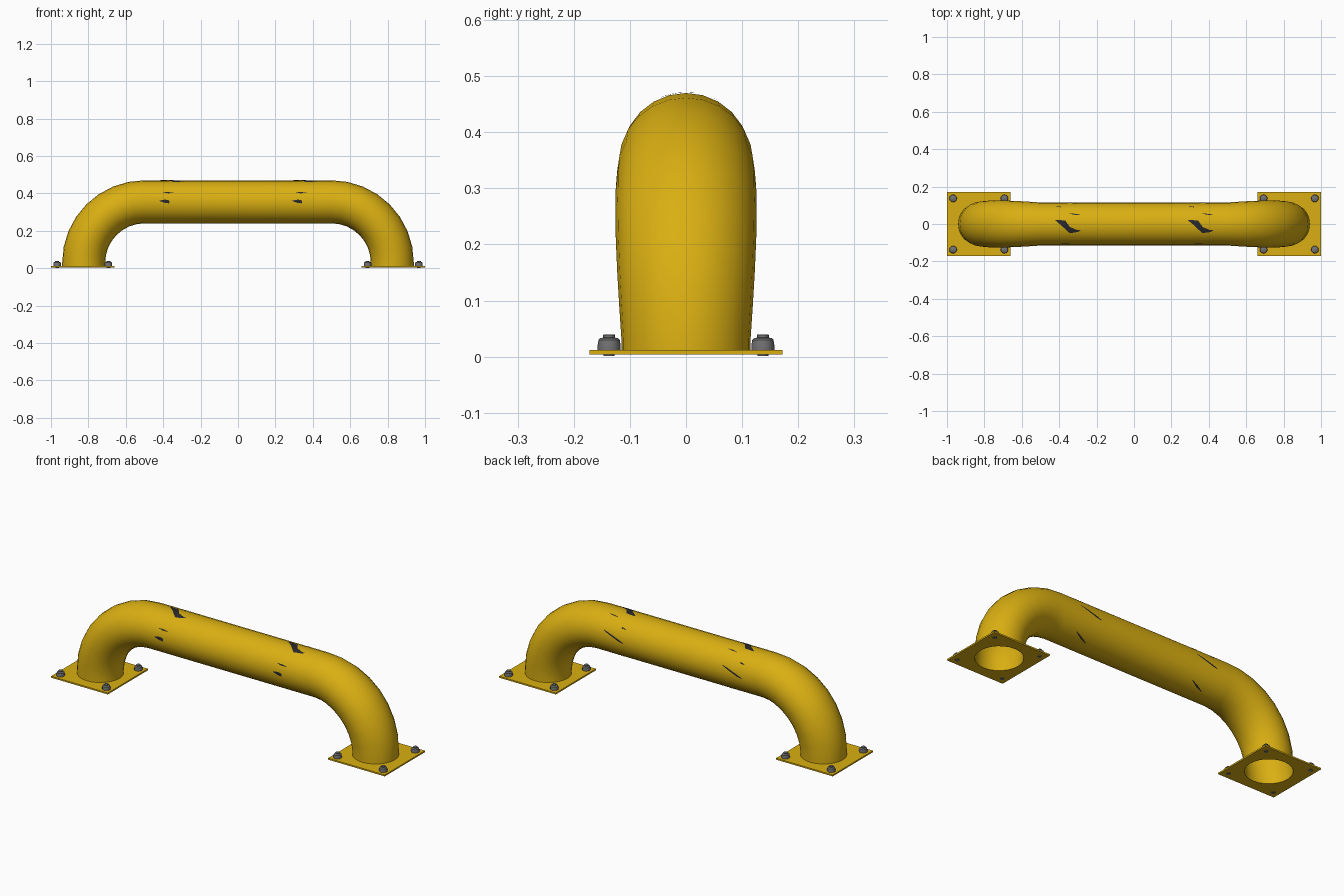
import bpy, bmesh, math

if "Cube" in bpy.data.objects:
    bpy.data.objects.remove(bpy.data.objects["Cube"])

R, BEND, CX, CZ = 0.115, 0.325, 0.50, 0.03   # tube radius, bend radius, bend centre
SIDES = 24
TOP = CZ + BEND                              # height of the straight run's axis


def material(name, rgb):
    m = bpy.data.materials.new(name)
    m.diffuse_color = (*rgb, 1)
    m.use_nodes = True
    m.node_tree.nodes["Principled BSDF"].inputs["Base Color"].default_value = m.diffuse_color
    return m


YELLOW = material("safety yellow", (0.70, 0.43, 0.006))
STEEL = material("bolt steel", (0.17, 0.17, 0.175))
DARK = material("dark scuff", (0.022, 0.022, 0.026))


def finish(bm, name, mat, angle=35, fix=True):
    if fix:
        bmesh.ops.recalc_face_normals(bm, faces=bm.faces)
    me = bpy.data.meshes.new(name)
    bm.to_mesh(me)
    bm.free()
    ob = bpy.data.objects.new(name, me)
    bpy.context.collection.objects.link(ob)
    me.materials.append(mat)
    bpy.ops.object.select_all(action='DESELECT')
    ob.select_set(True)
    bpy.context.view_layer.objects.active = ob
    bpy.ops.object.shade_smooth_by_angle(angle=math.radians(angle))
    return ob


def bridge(bm, a, b):
    n = len(a)
    for i in range(n):
        j = (i + 1) % n
        bm.faces.new((a[i], a[j], b[j], b[i]))


# Bent tube: rings swept from the left foot, over the top, to the right foot
def tube():
    half = [(CX + BEND, 0.006, 0.0, 0.0)]
    steps = 8
    for i in range(steps + 1):
        t = math.pi / 2 * i / steps
        half.append((CX + BEND * math.cos(t), CZ + BEND * math.sin(t), t,
                     0.011 * math.sin(2 * t)))          # slight widening in the bend
    path = half + [(-x, z, math.pi - t, w) for x, z, t, w in reversed(half)]
    bm = bmesh.new()
    rings = []
    for x, z, t, w in path:
        ring = []
        for k in range(SIDES):
            a = 2 * math.pi * k / SIDES
            out = R * math.cos(a)
            ring.append(bm.verts.new((x + out * math.cos(t), (R + w) * math.sin(a),
                                      z + out * math.sin(t))))
        rings.append(ring)
    for a, b in zip(rings, rings[1:]):
        bridge(bm, a, b)
    finish(bm, "bent_tube", YELLOW)


# Square foot plate with a round hole under the open tube
def plate(side, name):
    cx, h = side * 0.83, 0.17
    bm = bmesh.new()
    loops = []
    for z, square in ((0.004, False), (0.004, True), (0.012, True), (0.012, False)):
        loop = []
        for k in range(SIDES):
            a = 2 * math.pi * k / SIDES
            c, s = math.cos(a), math.sin(a)
            if square:
                f = h / max(abs(c), abs(s))
                p = (cx + c * f, s * f * 1.012, z)
            else:
                p = (side * (CX + BEND) + R * c, R * s, z)
            loop.append(bm.verts.new(p))
        loops.append(loop)
    for i in range(4):
        bridge(bm, loops[i], loops[(i + 1) % 4])
    finish(bm, name, YELLOW)


# Bolt: lathe profile of (radius, height) with a washer, nut and stud end
def bolt(x, y, name):
    profile = [(0.010, 0.001), (0.010, 0.012), (0.0205, 0.012), (0.0205, 0.020),
               (0.019, 0.030), (0.016, 0.033), (0.0105, 0.034), (0.0105, 0.039),
               (0.009, 0.040)]
    n = 12
    bm = bmesh.new()
    rings = [[bm.verts.new((x + r * math.cos(2 * math.pi * k / n),
                            y + r * math.sin(2 * math.pi * k / n), z))
              for k in range(n)] for r, z in profile]
    for a, b in zip(rings, rings[1:]):
        bridge(bm, a, b)
    bm.faces.new(rings[0])
    bm.faces.new(rings[-1])
    finish(bm, name, STEEL)


# Scuff strips: stations of (x offset, angle from, angle to); 0 is top, 90 is front
SCUFFS = [
    [(-.065, -11, -9), (-.035, -10, 3), (-.012, -9, 14), (.012, 8, 25), (.05, 16, 22), (.07, 17, 18)],
    [(-.065, 87, 88), (-.035, 84, 93), (-.015, 86, 94), (-.012, 89, 91)],
    [(-.045, 63, 64), (-.02, 63, 67), (.01, 65, 66)],
    [(.01, -29, -28), (.04, -28, -25), (.065, -26, -25)],
    [(-.06, -55, -53), (-.035, -54, -50)],
    [(.06, -71, -69), (.03, -77, -73), (-.03, -88, -83), (-.06, -91, -89)],
    [(.06, -140, -138), (.02, -151, -146), (-.02, -158, -156)],
]


def scuffs(cx, name):
    bm = bmesh.new()
    rr = R + 0.0012
    for strip in SCUFFS:
        rows = []
        for (x0, a0, b0), (x1, a1, b1) in zip(strip, strip[1:]):
            for s in range(5):
                f = s / 4
                a, b = a0 + (a1 - a0) * f, b0 + (b1 - b0) * f
                row = []
                for q in range(4):
                    t = math.radians(a + (b - a) * q / 3)
                    row.append(bm.verts.new((cx + x0 + (x1 - x0) * f,
                                             -rr * math.sin(t), TOP + rr * math.cos(t))))
                rows.append(row)
        for r0, r1 in zip(rows, rows[1:]):
            for q in range(3):
                bm.faces.new((r0[q], r0[q + 1], r1[q + 1], r1[q]))
    bmesh.ops.remove_doubles(bm, verts=bm.verts, dist=1e-5)
    bm.normal_update()
    for f in bm.faces:                       # face outward from the tube axis
        c = f.calc_center_median()
        if f.normal.y * c.y + f.normal.z * (c.z - TOP) < 0:
            f.normal_flip()
    finish(bm, name, DARK, fix=False)


tube()
for side, label in ((-1, "left"), (1, "right")):
    plate(side, label + "_foot_plate")
    scuffs(side * 0.355, label + "_scuff_marks")
    for i, (dx, dy) in enumerate(((-1, -1), (1, -1), (1, 1), (-1, 1))):
        bolt(side * 0.83 + dx * 0.137, dy * 0.137, f"{label}_bolt_{i + 1}")
